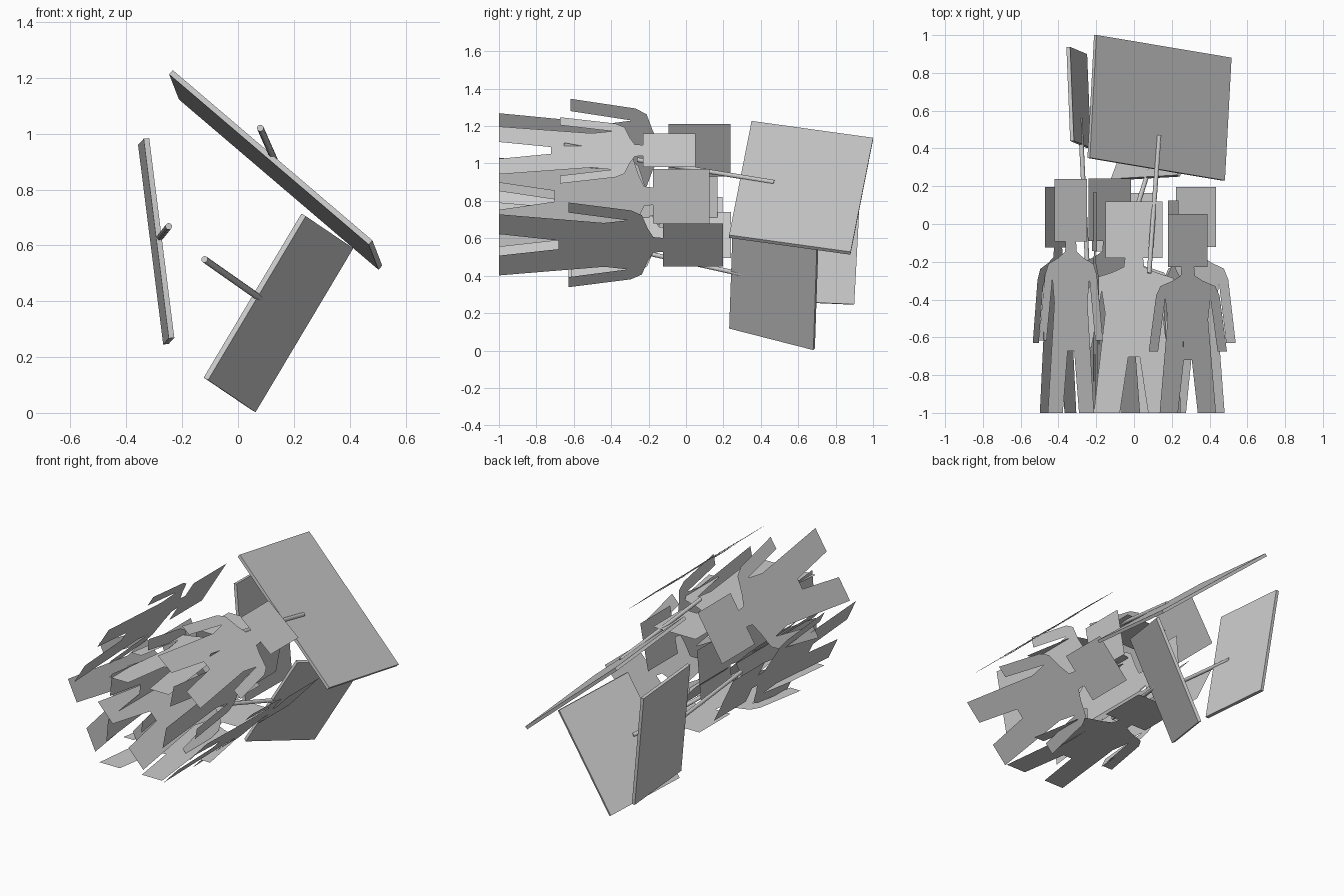
import bpy, bmesh
from mathutils import Vector

if "Cube" in bpy.data.objects:
    bpy.data.objects.remove(bpy.data.objects["Cube"])

# Half silhouette of a person: (width in head half-widths, height as fraction of total)
HALF = [(1.0, 1.0), (1.0, 0.733), (0.32, 0.733), (0.36, 0.69), (0.75, 0.665),
        (1.38, 0.638), (1.6, 0.59), (1.97, 0.31), (1.5, 0.31), (1.14, 0.575),
        (1.02, 0.47), (1.42, 0.0), (0.5, 0.0), (0.2, 0.265)]


def make_object(name, bm):
    mesh = bpy.data.meshes.new(name)
    bm.to_mesh(mesh)
    bm.free()
    obj = bpy.data.objects.new(name, mesh)
    bpy.context.collection.objects.link(obj)
    return obj


def person(name, a, b, top):
    """Flat cut-out; a and b are the (x, z) sides of the head, feet at y = -1."""
    a, b = Vector((a[0], 0, a[1])), Vector((b[0], 0, b[1]))
    mid, side = (a + b) / 2, (b - a) / 2
    outline = HALF + [(-w, h) for w, h in reversed(HALF)]
    bm = bmesh.new()
    verts = [bm.verts.new(mid + side * w + Vector((0, -1 + h * (top + 1), 0)))
             for w, h in outline]
    face = bm.faces.new(verts)
    bm.normal_update()
    if face.normal.z < 0:
        face.normal_flip()
    bmesh.ops.triangulate(bm, faces=[face])
    make_object(name, bm)


def board(name, corner, w, h, thick=0.02):
    """Thin rectangular board spanned by two edge vectors."""
    corner, w, h = Vector(corner), Vector(w), Vector(h)
    n = w.cross(h).normalized() * thick / 2
    bm = bmesh.new()
    bmesh.ops.create_cube(bm, size=1)
    for v in bm.verts:
        v.co = corner + w * (v.co.x + 0.5) + h * (v.co.y + 0.5) + n * 2 * v.co.z
    bmesh.ops.recalc_face_normals(bm, faces=bm.faces)
    make_object(name, bm)


def stick(name, start, end, radius=0.012):
    start, end = Vector(start), Vector(end)
    d = end - start
    bm = bmesh.new()
    bmesh.ops.create_cone(bm, cap_ends=True, segments=12, radius1=radius,
                          radius2=radius, depth=d.length)
    obj = make_object(name, bm)
    obj.location = (start + end) / 2
    obj.rotation_euler = d.to_track_quat('Z', 'Y').to_euler()


# Crowd of flat cut-out people
crowd = [
    ((-0.47, 0.82), (-0.334, 0.53), 0.195),
    ((-0.42, 0.93), (-0.248, 1.21), 0.237),
    ((-0.24, 0.74), (-0.015, 0.495), 0.24),
    ((-0.15, 0.97), (0.15, 0.97), 0.12),
    ((0.18, 1.16), (0.39, 0.98), 0.052),
    ((0.222, 0.45), (0.435, 0.68), 0.197),
    ((0.18, 0.68), (0.235, 0.97), 0.125),
    ((-0.222, 0.62), (-0.195, 0.93), 0.168),
    ((-0.21, 0.41), (0.10, 0.41), 0.165),
]
for i, (a, b, top) in enumerate(crowd):
    person(f"person_cutout_{i + 1}", a, b, top)

# Placard boards
board("placard_large", (-0.24, 0.35, 1.22), (0.715, -0.12, -0.61), (0.035, 0.65, -0.09))
board("placard_lower", (-0.115, 0.235, 0.122), (0.35, 0.02, 0.587), (0.17, 0.45, -0.115))
board("placard_left", (-0.328, 0.44, 0.983), (0.09, -0.038, -0.715), (-0.02, 0.497, -0.022))

# Placard handles
stick("handle_large", (0.08, -0.26, 1.02), (0.133, 0.47, 0.90))
stick("handle_lower", (-0.12, -0.34, 0.55), (0.108, 0.38, 0.39))
stick("handle_left", (-0.248, -0.2, 0.668), (-0.285, 0.56, 0.622))
